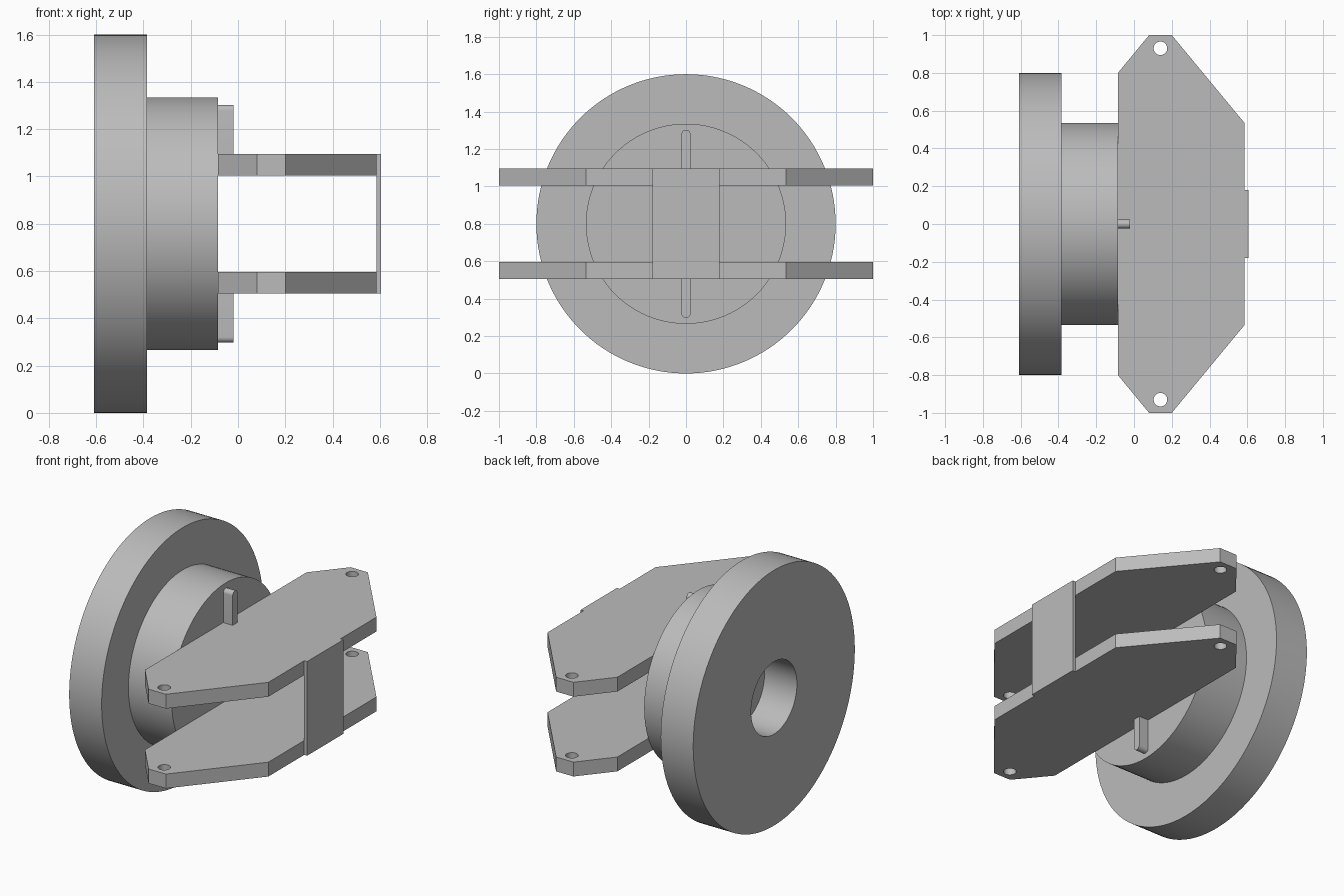
import bpy, bmesh
from math import sin, cos, pi, radians
from mathutils import Matrix

cube = bpy.data.objects.get("Cube")
if cube:
    bpy.data.objects.remove(cube, do_unlink=True)

GREY = (0.5, 0.5, 0.5, 1)
steel = bpy.data.materials.new("plain grey")
steel.diffuse_color = GREY
steel.use_nodes = True
steel.node_tree.nodes["Principled BSDF"].inputs["Base Color"].default_value = GREY

CENTRE_Z = 0.8
# Local profile axes (a, b, depth) map to world (y, z, x)
ALONG_X = Matrix(((0, 0, 1, 0), (1, 0, 0, 0), (0, 1, 0, 0), (0, 0, 0, 1)))
ALONG_Z = Matrix.Identity(4)


def arc(a, b, r, start=0, sweep=2 * pi, n=96):
    """Points on an arc; a full circle does not repeat its first point."""
    steps = n if sweep >= 2 * pi else n - 1
    return [(a + r * cos(start + sweep * i / steps),
             b + r * sin(start + sweep * i / steps)) for i in range(n)]


def extrude(name, loops, low, high, axis):
    """Extrude an outline, with optional hole loops, between two depths."""
    curve = bpy.data.curves.new(name, 'CURVE')
    curve.dimensions = '2D'
    curve.fill_mode = 'BOTH'
    curve.extrude = (high - low) / 2
    for loop in loops:
        spline = curve.splines.new('POLY')
        spline.points.add(len(loop) - 1)
        for point, (a, b) in zip(spline.points, loop):
            point.co = (a, b, 0, 1)
        spline.use_cyclic_u = True
    temp = bpy.data.objects.new(name + "_outline", curve)
    bpy.context.collection.objects.link(temp)
    bpy.context.view_layer.update()
    graph = bpy.context.evaluated_depsgraph_get()
    mesh = bpy.data.meshes.new_from_object(temp.evaluated_get(graph))
    bpy.data.objects.remove(temp, do_unlink=True)

    bm = bmesh.new()
    bm.from_mesh(mesh)
    bmesh.ops.remove_doubles(bm, verts=bm.verts, dist=0.0001)
    bm.transform(axis @ Matrix.Translation((0, 0, (low + high) / 2)))
    bmesh.ops.recalc_face_normals(bm, faces=bm.faces)
    bm.to_mesh(mesh)
    bm.free()
    mesh.name = name
    mesh.materials.clear()
    mesh.materials.append(steel)
    obj = bpy.data.objects.new(name, mesh)
    bpy.context.collection.objects.link(obj)
    bpy.ops.object.select_all(action='DESELECT')
    obj.select_set(True)
    bpy.context.view_layer.objects.active = obj
    bpy.ops.object.shade_smooth_by_angle(angle=radians(30))
    return obj


# Flange with a central bore, closed by the solid hub
extrude("flange", [arc(0, CENTRE_Z, 0.8, n=128), arc(0, CENTRE_Z, 0.227, n=64)],
        -0.61, -0.385, ALONG_X)
extrude("hub", [arc(0, CENTRE_Z, 0.535)], -0.385, -0.085, ALONG_X)

# Pair of tapered plates with a pin hole near each tip
half = [(0.585, 0.535), (0.2, 1), (0.08, 1), (-0.085, 0.8)]
outline = half + [(x, -y) for x, y in reversed(half)]
holes = [arc(0.14, side * 0.93, 0.036, n=32) for side in (1, -1)]
for name, z in (("lower_plate", 0.55), ("upper_plate", 1.05)):
    extrude(name, [outline] + holes, z - 0.045, z + 0.045, ALONG_Z)

# Thin strap joining the plates
strap = [(-0.18, 0.505), (0.18, 0.505), (0.18, 1.095), (-0.18, 1.095)]
extrude("strap", [strap], 0.585, 0.605, ALONG_X)

# Round-ended keys on the hub face, above and below the plates
R = 0.024
upper_key = [(-R, 1.095), (R, 1.095)] + arc(0, 1.303 - R, R, 0, pi, 16)
lower_key = [(a, 2 * CENTRE_Z - b) for a, b in upper_key]
for name, key in (("upper_key", upper_key), ("lower_key", lower_key)):
    extrude(name, [key], -0.085, -0.02, ALONG_X)
